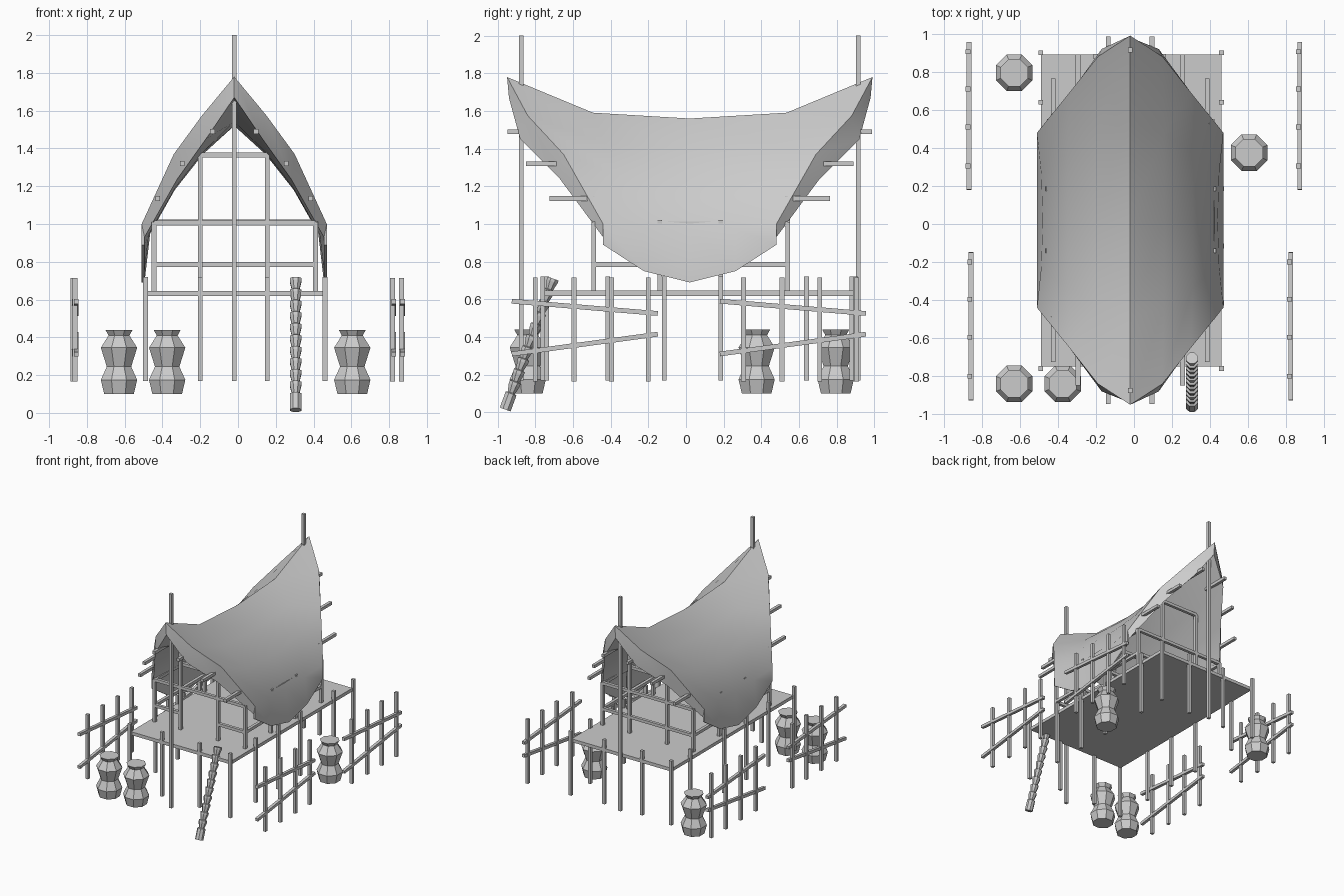
import bpy, bmesh, math
from mathutils import Vector, Matrix

if "Cube" in bpy.data.objects:
    bpy.data.objects.remove(bpy.data.objects["Cube"])

grey = bpy.data.materials.new("plain_grey")
grey.use_nodes = True
grey.diffuse_color = (0.6, 0.6, 0.6, 1)
grey.node_tree.nodes["Principled BSDF"].inputs["Base Color"].default_value = (0.6, 0.6, 0.6, 1)

CX, CY = -0.02, 0.02      # house axis


def finish(name, bm, smooth=False):
    bmesh.ops.recalc_face_normals(bm, faces=bm.faces)
    mesh = bpy.data.meshes.new(name)
    bm.to_mesh(mesh)
    bm.free()
    mesh.materials.append(grey)
    obj = bpy.data.objects.new(name, mesh)
    bpy.context.collection.objects.link(obj)
    if smooth:
        bpy.ops.object.select_all(action='DESELECT')
        obj.select_set(True)
        bpy.context.view_layer.objects.active = obj
        bpy.ops.object.shade_smooth_by_angle(angle=math.radians(32))
    return obj


def beams(name, pairs, w=0.025):
    """Square bars from point to point, joined in one object."""
    bm = bmesh.new()
    for a, b in pairs:
        a, b = Vector(a), Vector(b)
        d = b - a
        side = Vector((1, 0, 0)) if abs(d.x) < abs(d.z) + abs(d.y) else Vector((0, 1, 0))
        z = d.normalized()
        y = z.cross(side).normalized()
        x = y.cross(z)
        m = Matrix((x * w, y * w, d)).transposed().to_4x4()
        m.translation = (a + b) / 2
        bmesh.ops.create_cube(bm, size=1, matrix=m)
    return finish(name, bm)


def lathe(name, profile, sides=8):
    """Closed solid turned around z from (radius, height) pairs."""
    bm = bmesh.new()
    rings = []
    for r, z in profile:
        angles = [(i + 0.5) * math.tau / sides for i in range(sides)]
        rings.append([bm.verts.new((r * math.cos(a), r * math.sin(a), z)) for a in angles])
    for lo, hi in zip(rings, rings[1:]):
        for i in range(sides):
            j = (i + 1) % sides
            bm.faces.new((lo[i], lo[j], hi[j], hi[i]))
    bm.faces.new(rings[0])
    bm.faces.new(rings[-1])
    return finish(name, bm)


# Saddle roof: each row is end x, half length, end z, middle x, middle z, blend
outer = [(0, .97, 1.78, 0, 1.56, .14), (.17, .86, 1.575, .18, 1.40, .17),
         (.32, .67, 1.37, .33, 1.21, .2), (.49, .46, 1.0, .46, .97, .25),
         (.49, .46, .89, .49, .69, .3)]
inner = [(0, .96, 1.67, 0, 1.52, .14), (.15, .90, 1.45, .165, 1.37, .17),
         (.30, .69, 1.24, .315, 1.18, .2), (.475, .46, .93, .445, .95, .25),
         (.475, .46, .89, .475, .69, .3)]
bm = bmesh.new()


def shell(rows):
    rows = [(-r[0], r[1], r[2], -r[3], r[4], r[5]) for r in rows[:0:-1]] + rows
    grid = []
    for ex, half, ez, mx, mz, k in rows:
        line = []
        for t in (-1, -.53, 0, .53, 1):
            f = {0: 0, 1: 1}.get(abs(t), k)
            line.append(bm.verts.new((CX + mx + (ex - mx) * f, CY + half * t, mz + (ez - mz) * f)))
        grid.append(line)
    for p, q in zip(grid, grid[1:]):
        for i in range(4):
            bm.faces.new((p[i], p[i + 1], q[i + 1], q[i]))
    return grid


go, gi = shell(outer), shell(inner)


def border(g):
    return ([row[0] for row in g] + g[-1][1:] + [row[-1] for row in g[-2::-1]] + g[0][-2:0:-1])


bo, bi = border(go), border(gi)
for i in range(len(bo)):
    j = (i + 1) % len(bo)
    bm.faces.new((bo[i], bo[j], bi[j], bi[i]))
finish("saddle_roof", bm, smooth=True)

# Floor platform
bm = bmesh.new()
bmesh.ops.create_cube(bm, size=1, matrix=Matrix.Translation((-.015, .07, .632))
                      @ Matrix.Diagonal((.95, 1.64, .028, 1)))
finish("floor_platform", bm)

# Stilts around the platform edge
stilts = [(x, y) for x in (-.49, .46) for y in (-.76, -.415, -.115, .185, .64, .9)]
stilts += [(x, y) for x in (-.2, .155) for y in (-.74, .88)]
beams("stilts", [((x, y, .17), (x, y, .72)) for x, y in stilts])

# Tall ridge poles
beams("ridge_poles", [((CX, y, .17), (CX, y, 2)) for y in (-.875, .915)])

# Wall frame with gable ends
left, right, door_l, door_r = -.445, .41, -.2, .155
front, back = -.49, .54
frame = []
for y in (front, back):
    frame += [((x, y, .62), (x, y, 1.01)) for x in (left, right)]
    frame += [((x, y, .62), (x, y, 1.37)) for x in (door_l, door_r)]
    frame += [((left, y, 1.005), (right, y, 1.005)), ((door_l, y, 1.365), (door_r, y, 1.365))]
frame += [((left, back, .785), (right, back, .785)),
          ((left, front, .785), (door_l, front, .785)),
          ((door_r, front, .785), (right, front, .785))]
for x in (left, right):
    frame += [((x, front, z), (x, back, z)) for z in (.785, 1.0)]
    frame += [((x, y, .62), (x, y, 1.0)) for y in (-.14, .185)]
frame += [((left - .02, y, 1.01), (right + .02, y, 1.01)) for y in (-.14, .185)]
beams("wall_frame", frame)

# Roof poles poking out of the gables
purlins = []
for dx, z, reach in ((.115, 1.49, .967), (.275, 1.32, .87), (.405, 1.135, .745)):
    for s in (-1, 1):
        for e in (-1, 1):
            purlins.append(((CX + s * dx, CY + e * reach, z), (CX + s * dx, CY + e * (reach - .24), z)))
beams("purlins", purlins)

# Fences: four uprights and two crooked rails each
for name, x, y0 in (("front_right_fence", -.863, -.925), ("back_right_fence", -.873, .18),
                    ("front_left_fence", .818, -.925), ("back_left_fence", .865, .18)):
    bars = [((x, y0 + d, .165), (x, y0 + d, .715)) for d in (.125, .33, .53, .725)]
    bars += [((x + .006, y0, .59), (x + .006, y0 + .775, .525)),
             ((x + .006, y0, .31), (x + .006, y0 + .775, .415))]
    beams(name, bars)

# Double-bellied jars
jar = [(.085, .1), (.104, .175), (.07, .245), (.104, .345), (.06, .41), (.078, .44)]
for i, (x, y) in enumerate(((-.63, .795), (.605, .375), (-.63, -.84), (-.375, -.84))):
    lathe("jar_%d" % (i + 1), jar).location = (x, y, 0)

# Notched log ladder leaning on the front edge
foot, top = Vector((.305, -.96, .015)), Vector((.305, -.705, .71))
length = (top - foot).length
steps = 10
log = [(.033, 0), (.033, .09)]
pitch = (length - .09) / steps
for i in range(steps):
    z = .09 + i * pitch
    log += [(.022, z + .005), (.033, z + pitch * .75), (.033, z + pitch)]
ladder = lathe("log_ladder", log)
ladder.location = foot
ladder.rotation_euler = (-math.atan2(top.y - foot.y, top.z - foot.z), 0, 0)
